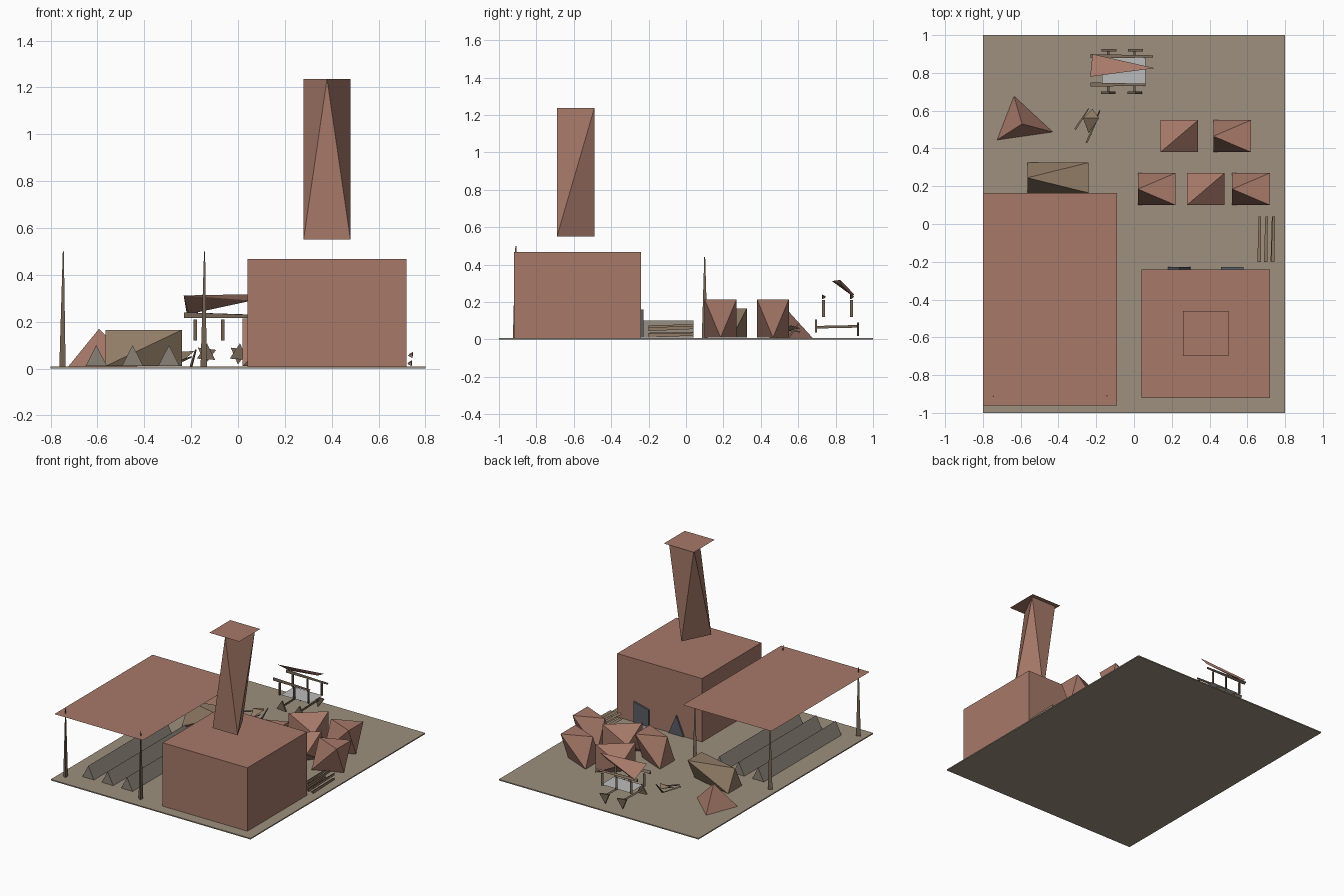
import bpy, bmesh
from math import sin, cos, pi
from mathutils import Vector

if "Cube" in bpy.data.objects:
    bpy.data.objects.remove(bpy.data.objects["Cube"])


def mat(name, rgb):
    m = bpy.data.materials.new(name)
    m.diffuse_color = (*rgb, 1)
    m.use_nodes = True
    m.node_tree.nodes["Principled BSDF"].inputs["Base Color"].default_value = m.diffuse_color
    return m


CLAY = mat("fired_clay", (0.38, 0.19, 0.14))
EARTH = mat("earth", (0.34, 0.28, 0.21))
TIMBER = mat("timber", (0.18, 0.13, 0.09))
BROWN = mat("brown_wood", (0.28, 0.20, 0.13))
GREY = mat("weathered_wood", (0.25, 0.22, 0.18))
IRON = mat("iron", (0.10, 0.11, 0.13))
PALE = mat("pale_board", (0.50, 0.50, 0.50))


def mesh(name, verts, faces, material):
    me = bpy.data.meshes.new(name)
    me.from_pydata(verts, [], faces)
    bm = bmesh.new()
    bm.from_mesh(me)
    bmesh.ops.recalc_face_normals(bm, faces=bm.faces)
    bm.to_mesh(me)
    bm.free()
    me.materials.append(material)
    ob = bpy.data.objects.new(name, me)
    bpy.context.collection.objects.link(ob)
    return ob


def hull(name, verts, material):
    bm = bmesh.new()
    for v in verts:
        bm.verts.new(v)
    bmesh.ops.convex_hull(bm, input=bm.verts)
    bmesh.ops.recalc_face_normals(bm, faces=bm.faces)
    me = bpy.data.meshes.new(name)
    bm.to_mesh(me)
    bm.free()
    me.materials.append(material)
    ob = bpy.data.objects.new(name, me)
    bpy.context.collection.objects.link(ob)
    return ob


def box(name, lo, hi, material):
    return hull(name, [(x, y, z) for x in (lo[0], hi[0]) for y in (lo[1], hi[1])
                       for z in (lo[2], hi[2])], material)


def sheet(name, x0, x1, y0, y1, z, material):
    return mesh(name, [(x0, y0, z), (x1, y0, z), (x1, y1, z), (x0, y1, z)],
                [(0, 1, 2, 3)], material)


# Six-cornered chunk filling a bounding box, in one of three resting poses
POSES = {
    "flat": [(0, .5, 1), (1, 0, 1), (1, 1, 1), (0, 0, 0), (0, 1, 0), (1, .5, 0)],
    "edge": [(0, 0, 0), (0, 0, 1), (1, 1, 0), (1, 1, 1), (0, 1, .5), (1, 0, .5)],
    "upright": [(0, 0, 0), (1, 0, 0), (.5, 1, 0), (.5, 0, 1), (1, 1, 1), (0, 1, 1)],
}


def chunk(name, lo, hi, pose, material):
    return hull(name, [tuple(a + (b - a) * t for a, b, t in zip(lo, hi, p))
                       for p in POSES[pose]], material)


def stick(name, a, b, r0, r1, material, sides=3):
    a, b = Vector(a), Vector(b)
    q = (b - a).to_track_quat('Z', 'Y')
    pts = []
    for c, r in ((a, r0), (b, r1)):
        for i in range(sides):
            t = 2 * pi * i / sides
            pts.append(c + q @ Vector((r * cos(t), r * sin(t), 0)))
    return hull(name, pts, material)


# Yard
box("yard_ground", (-.8, -1, 0), (.8, 1, .008), EARTH)

# Kiln with chimney, cap and fire openings
box("kiln_body", (.04, -.92, .008), (.72, -.24, .467), CLAY)
chunk("chimney", (.28, -.69, .55), (.48, -.49, 1.237), "upright", CLAY)
sheet("chimney_cap", .26, .50, -.70, -.46, 1.238, CLAY)
hull("kiln_door", [(x, y, z) for y in (-.24, -.228)
                   for x, z in ((.46, .01), (.58, .01), (.58, .16), (.46, .13))], IRON)
hull("fire_opening", [(x, y, z) for y in (-.24, -.228)
                      for x, z in ((.18, .01), (.30, .01), (.24, .15))], IRON)

# Drying shed: roof on tapered posts
sheet("shed_roof", -.8, -.09, -.96, .165, .465, CLAY)
for i, x in enumerate((-.745, -.142)):
    for j, (y, top) in enumerate(((-.91, .50), (.10, .44))):
        stick(f"shed_post_{i}{j}", (x, y, .005), (x, y, top), .018, .003, TIMBER)

# Drying rows under the shed
for i, x in enumerate((-.605, -.45, -.295)):
    hull(f"drying_row_{i}", [(x + dx, y, z) for y in (-.85, .04)
                             for dx, z in ((-.046, .01), (.046, .01), (0, .10))], GREY)

# Wooden block and clay heap
chunk("wood_stack", (-.565, .165, .01), (-.24, .325, .165), "flat", BROWN)
hull("clay_heap", [(-.635, .677, .008), (-.725, .445, .008), (-.43, .487, .008),
                   (-.593, .53, .17)], CLAY)

# Stacks of fired ware
for i, (x, y, pose) in enumerate(((.02, .10, "flat"), (.28, .10, "edge"), (.52, .10, "flat"),
                                  (.14, .38, "edge"), (.42, .38, "flat"))):
    chunk(f"ware_stack_{i}", (x, y, .01), (x + .2, y + .17, .213), pose, CLAY)

# Firewood beside the kiln
for i, (x, z) in enumerate(((.665, .02), (.70, .025), (.735, .02), (.665, .06),
                            (.70, .065), (.738, .055))):
    stick(f"firewood_{i}", (x, -.2, z), (x + .004, .04, z + .008), .012, .009, BROWN)

# Cart: bed, side posts, rails, axles, spiked wheels and load
sheet("cart_bed", -.17, .06, .735, .885, .125, PALE)
for y in (.735, .885):
    for x in (-.18, -.063, .05):
        stick(f"cart_post_{x}_{y}", (x, y, .12), (x, y, .21), .009, .009, TIMBER)
    stick(f"cart_rail_{y}", (-.23, y, .228), (.10 if y > .8 else .06, y, .222),
          .014, .008, TIMBER)
for x in (-.135, .005):
    stick(f"cart_axle_{x}", (x, .69, .065), (x, .925, .07), .008, .008, TIMBER)
    for y in (.695, .92):
        t0 = .4 if y > .8 else 1.5
        hull(f"cart_wheel_{x}_{y}", [(x + .045 * cos(t0 + k * 2 * pi / 3), y + d,
                                      .062 + .045 * sin(t0 + k * 2 * pi / 3))
                                     for k in range(3) for d in (-.006, .006)], TIMBER)
hull("cart_load", [(-.232, .78, .312), (-.22, .90, .24), (.11, .825, .318),
                   (-.21, .89, .232), (.06, .83, .29)], CLAY)

# Handbarrow
hull("barrow_tray", [(-.27, .56, .07), (-.22, .61, .06), (-.185, .56, .075),
                     (-.24, .48, .03)], BROWN)
for i, (a, b) in enumerate((((-.31, .50, .06), (-.24, .61, .04)),
                            ((-.25, .43, .03), (-.20, .54, .05)),
                            ((-.20, .55, .01), (-.18, .60, .08)))):
    stick(f"barrow_handle_{i}", a, b, .007, .004, TIMBER)
